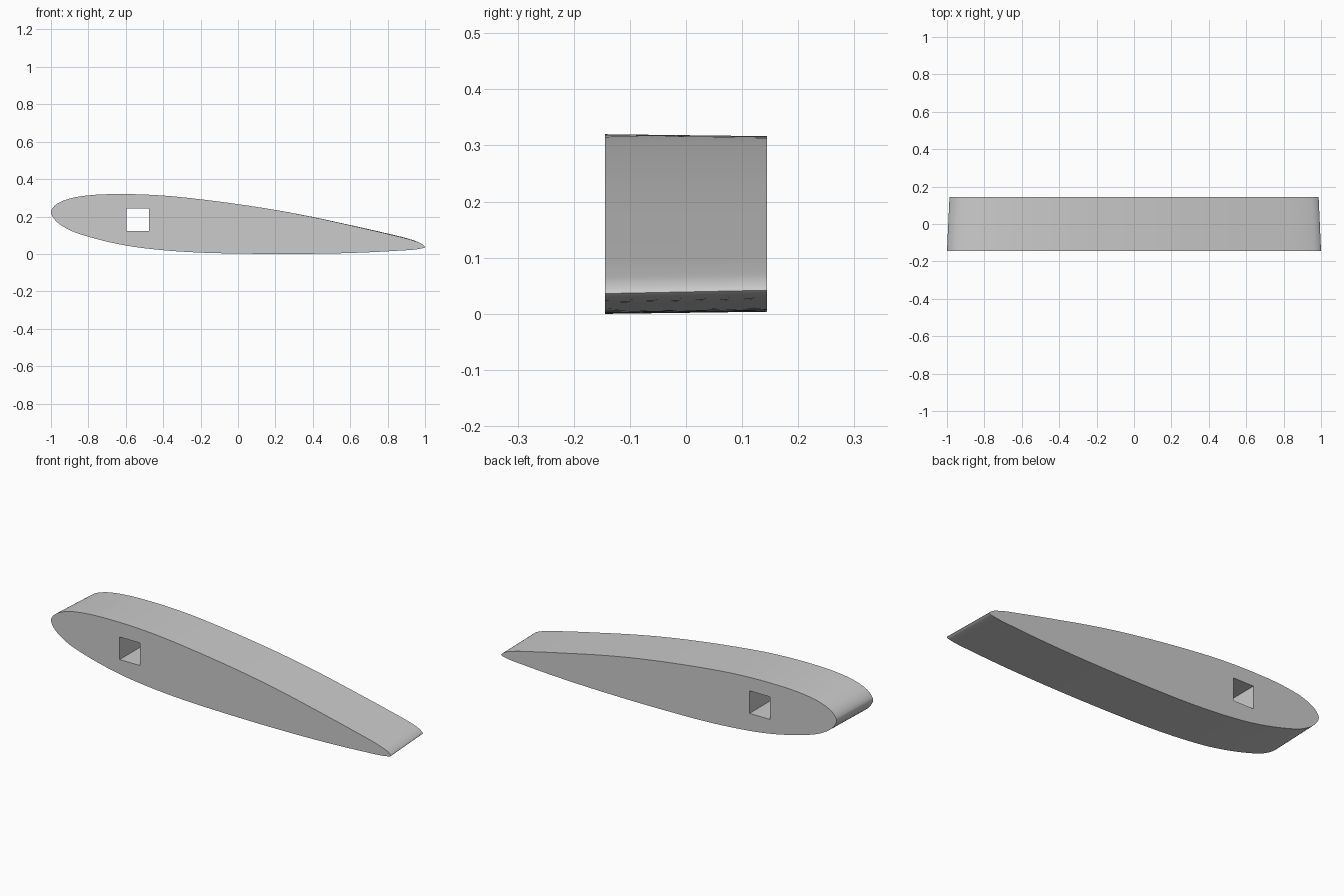
import bpy
import bmesh
import math
from mathutils import Vector, Matrix

cube = bpy.data.objects.get("Cube")
if cube:
    bpy.data.objects.remove(cube, do_unlink=True)

HALF_SPAN = 0.144
STEPS = 5

# Aerofoil outline (x, z): nose, over the top, tail, back underneath
OUTLINE = [
    (-1, 0.225), (-0.975, 0.262), (-0.91, 0.293), (-0.8, 0.313),
    (-0.62, 0.32), (-0.4, 0.312), (-0.2, 0.292), (0, 0.266),
    (0.2, 0.235), (0.4, 0.197), (0.6, 0.153), (0.8, 0.107),
    (0.94, 0.071), (0.985, 0.052), (1, 0.036), (0.975, 0.028),
    (0.85, 0.017), (0.6, 0.005), (0.3, 0), (0, 0.002),
    (-0.2, 0.007), (-0.4, 0.02), (-0.6, 0.045), (-0.8, 0.092),
    (-0.91, 0.132), (-0.98, 0.183),
]
HOLE = [(-0.595, 0.122), (-0.475, 0.122), (-0.475, 0.242), (-0.595, 0.242)]


def smooth_loop(points):
    """Closed spline through the points, spaced by chord length."""
    pts = [Vector(p) for p in points]
    n = len(pts)
    result = []
    for i in range(n):
        a, b, c, d = (pts[(i + k) % n] for k in (-1, 0, 1, 2))
        size = (c - b).length
        m0 = ((b - a).normalized() + (c - b).normalized()) * size / 2
        m1 = ((c - b).normalized() + (d - c).normalized()) * size / 2
        for s in range(STEPS):
            t = s / STEPS
            h = t * t * (3 - 2 * t)
            result.append(b * (1 - h) + c * h
                          + m0 * t * (1 - t) ** 2 - m1 * t * t * (1 - t))
    return result


def add_loop(bm, points, y):
    verts = [bm.verts.new((p[0], y, p[1])) for p in points]
    edges = [bm.edges.new((v, verts[i - 1])) for i, v in enumerate(verts)]
    return verts, edges


# The back section is slightly smaller and twisted
profile = smooth_loop(OUTLINE)
pivot = Vector((0, 0.22))
twist = Matrix.Rotation(0.0035, 2)
back_profile = [pivot + twist @ (p - pivot) * 0.9865 for p in profile]

# Wing section with a square spar hole running through it
bm = bmesh.new()
sections = []
for y, shape in ((-HALF_SPAN, profile), (HALF_SPAN, back_profile)):
    outer, outer_edges = add_loop(bm, shape, y)
    inner, inner_edges = add_loop(bm, HOLE, y)
    sections.append((outer, inner))
    bmesh.ops.triangle_fill(bm, edges=outer_edges + inner_edges,
                            use_beauty=True, normal=(0, 1, 0))
for front, back in zip(*sections):
    for i in range(len(front)):
        bm.faces.new((front[i - 1], front[i], back[i], back[i - 1]))
bmesh.ops.recalc_face_normals(bm, faces=bm.faces[:])

mesh = bpy.data.meshes.new("wing_section")
bm.to_mesh(mesh)
bm.free()
wing = bpy.data.objects.new("wing_section", mesh)
bpy.context.collection.objects.link(wing)

# Plain grey finish
grey = bpy.data.materials.new("light_grey")
grey.use_nodes = True
color = (0.6, 0.6, 0.6, 1)
grey.diffuse_color = color
grey.node_tree.nodes["Principled BSDF"].inputs["Base Color"].default_value = color
mesh.materials.append(grey)

bpy.ops.object.select_all(action='DESELECT')
wing.select_set(True)
bpy.context.view_layer.objects.active = wing
bpy.ops.object.shade_smooth_by_angle(angle=math.radians(35))
